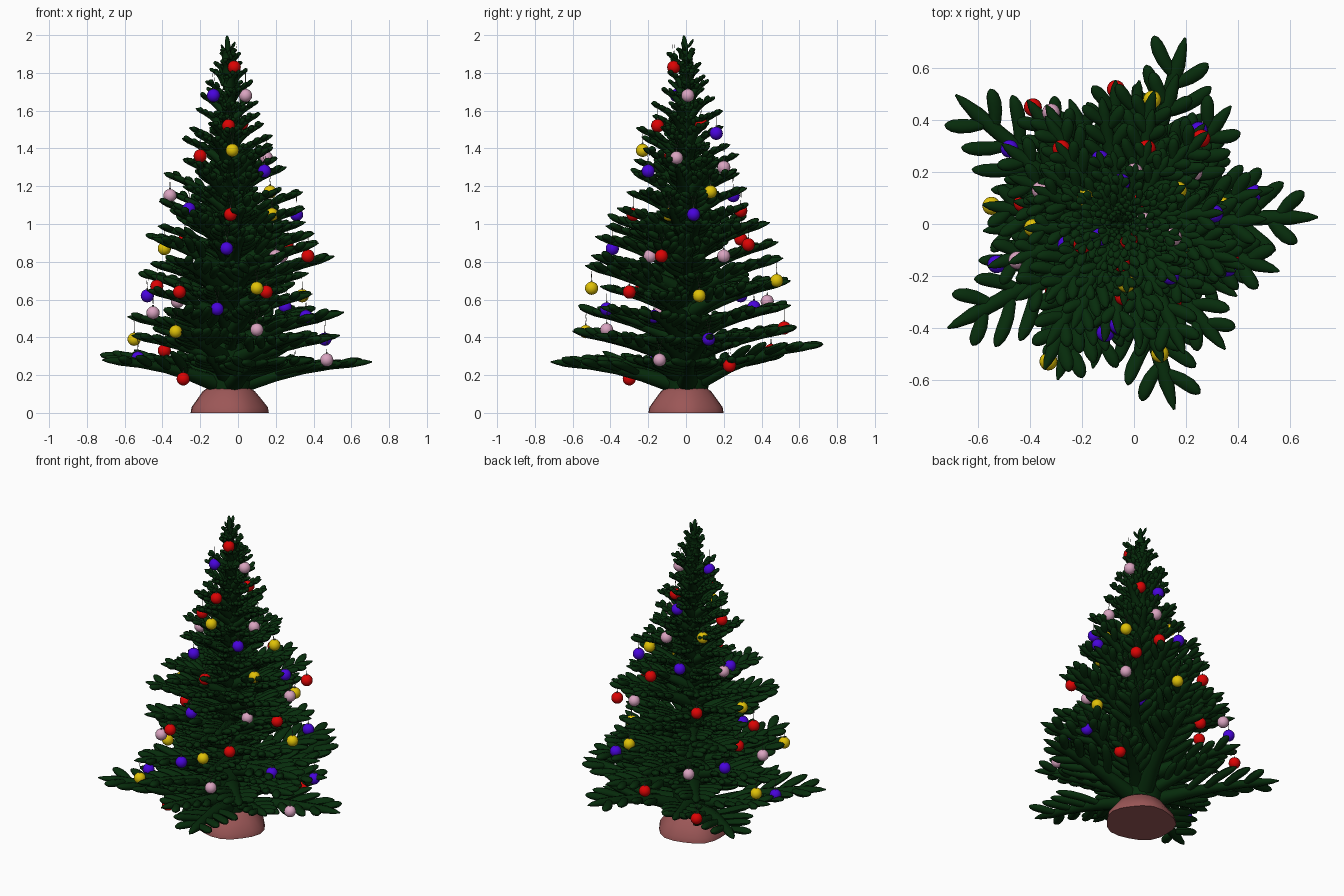
import bpy, bmesh, math, random
from mathutils import Vector, Matrix

if "Cube" in bpy.data.objects:
    bpy.data.objects.remove(bpy.data.objects["Cube"])

random.seed(7)
CX, CY = -0.05, 0.0
UP = Vector((0, 0, 1))


def material(name, rgb):
    m = bpy.data.materials.new(name)
    m.diffuse_color = (*rgb, 1)
    m.use_nodes = True
    m.node_tree.nodes["Principled BSDF"].inputs["Base Color"].default_value = m.diffuse_color
    return m


MATS = {
    "green": material("needle green", (0.002, 0.025, 0.0035)),
    "base": material("dusty rose", (0.33, 0.095, 0.095)),
    "red": material("bauble red", (0.72, 0.001, 0.001)),
    "blue": material("bauble violet blue", (0.065, 0.001, 0.72)),
    "yellow": material("bauble yellow", (0.75, 0.54, 0.002)),
    "pink": material("bauble pink", (0.70, 0.37, 0.53)),
    "thread": material("thread grey", (0.12, 0.12, 0.10)),
}


def finish(bm, name, mats, angle=60):
    bmesh.ops.recalc_face_normals(bm, faces=bm.faces)
    me = bpy.data.meshes.new(name)
    bm.to_mesh(me)
    bm.free()
    ob = bpy.data.objects.new(name, me)
    bpy.context.collection.objects.link(ob)
    for m in mats:
        me.materials.append(MATS[m])
    bpy.ops.object.select_all(action='DESELECT')
    ob.select_set(True)
    bpy.context.view_layer.objects.active = ob
    bpy.ops.object.shade_smooth_by_angle(angle=math.radians(angle))
    return ob


def skin(bm, rings):
    """Bridge a list of equal-sided rings and close both ends."""
    loops = [[bm.verts.new(p) for p in r] for r in rings]
    n = len(loops[0])
    for a, b in zip(loops, loops[1:]):
        for i in range(n):
            bm.faces.new((a[i], a[(i + 1) % n], b[(i + 1) % n], b[i]))
    bm.faces.new(loops[0][::-1])
    bm.faces.new(loops[-1])


def bezier(p, t):
    return p[0] * (1 - t) ** 2 + p[1] * 2 * t * (1 - t) + p[2] * t * t


def tangent(p, t):
    return ((p[1] - p[0]) * (1 - t) + (p[2] - p[1]) * t).normalized()


LEAF = [(0, .62), (.2, .8), (.45, .97), (.68, 1), (.84, .85), (.95, .52), (1, .12)]
STEM = [(0, 1.7), (.15, 1.6), (.35, 1.3), (.55, 1), (.74, .85), (.88, .85), (.96, .5), (1, .12)]


def frond(bm, p, width, thick, profile, sides=7, ref=UP):
    """Flattened, rounded tube along a curve."""
    rings = []
    for t, r in profile:
        d = tangent(p, t)
        side = d.cross(ref).normalized()
        top = side.cross(d)
        c = bezier(p, t)
        rings.append([c + side * (math.cos(a) * width * r) + top * (math.sin(a) * thick * r)
                      for a in (2 * math.pi * i / sides for i in range(sides))])
    skin(bm, rings)


def branch(bm, ang, radius, z_tip, z_root, bend, pairs):
    """A stem with paired side fingers sweeping forward."""
    out = Vector((math.cos(ang), math.sin(ang), 0))
    axis = Vector((CX, CY, 0))
    p0 = axis + out * 0.02 + UP * z_root
    p2 = axis + out * radius + UP * z_tip
    side_bow = out.cross(UP) * random.uniform(-.05, .05) * radius
    p1 = axis + out * radius * .42 + UP * (z_root + (z_tip - z_root) * bend) + side_bow
    p = (p0, p1, p2)
    s = 0.38 + 0.62 * min(1, radius / 0.66)
    frond(bm, p, .034 * s, .027 * s, STEM, 8)
    for k in range(pairs):
        t = .80 - k * (.58 / pairs)
        L = radius * (.21 + .05 * k) if pairs > 2 else radius * (.35 + .06 * k)
        for sg in (-1, 1):
            b = bezier(p, t + sg * .02)
            d = tangent(p, t)
            ln = L * random.uniform(.85, 1.1)
            lift = UP * ln * random.uniform(-.05, .14)
            d1 = Matrix.Rotation(sg * math.radians(58), 3, 'Z') @ d
            d2 = Matrix.Rotation(sg * math.radians(30), 3, 'Z') @ d
            m = b + d1 * ln * .5
            frond(bm, (b, m, m + d2 * ln * .55 + lift), .029 * s, .022 * s, LEAF)


def tier_branch(bm, ang, rad, z):
    """Branch whose lift grows toward the top of the tree."""
    root = max(.12, z - rad * (.1 + .25 * z) - .02)
    branch(bm, ang, rad, z, root, .6, 4 if rad > .4 else (3 if rad > .16 else 2))


# bauble positions by colour
RED = [(-.02, -.065, 1.83), (-.05, -.15, 1.52), (.02, .08, 1.53), (-.20, -.08, 1.36),
       (-.04, -.28, 1.05), (.05, .29, 1.07), (.26, .33, .89), (.37, -.13, .83),
       (-.31, -.25, .64), (.15, -.30, .64), (-.07, .52, .45), (-.39, .45, .33),
       (.30, .23, .25), (-.29, -.30, .18), (-.43, .08, .67), (-.28, .29, .92)]
BLUE = [(-.13, -.05, 1.68), (-.05, .16, 1.48), (.14, -.20, 1.28), (.31, .04, 1.05),
        (-.26, -.08, 1.08), (-.13, .25, 1.15), (-.06, -.39, .87), (-.48, .29, .62),
        (-.11, -.42, .55), (.36, -.17, .51), (.25, .36, .56), (.46, .12, .39), (-.53, -.155, .29)]
YELLOW = [(-.03, -.23, 1.39), (-.19, .10, 1.31), (.17, .13, 1.17), (.18, -.09, 1.05),
          (-.39, -.015, .87), (.10, -.50, .66), (.07, .48, .70), (.34, .07, .62),
          (-.33, -.53, .43), (-.55, .07, .39)]
PINK = [(.04, .01, 1.68), (.15, -.05, 1.35), (0, .20, 1.30), (-.36, .13, 1.15), (.20, -.19, .83),
        (.23, .20, .83), (-.45, -.14, .53), (-.32, .43, .59), (.10, -.42, .44), (.47, -.14, .28)]

# trunk core, swelling into the base
bm = bmesh.new()
core = [(.11, .10), (.13, .19), (.08, .5), (.06, .9), (.04, 1.3), (.022, 1.7), (.01, 1.95)]
skin(bm, [[Vector((CX + r * math.cos(a), CY + r * math.sin(a), z))
           for a in (math.tau * i / 12 for i in range(12))] for r, z in core])
finish(bm, "trunk_core", ["green"])

# lowest tier: five long branches
bm = bmesh.new()
for deg, r, z in [(2, .76, .27), (71, .76, .36), (142, .81, .30), (211, .78, .28), (286, .745, .27)]:
    branch(bm, math.radians(deg), r, z, .13, .85, 4)
finish(bm, "lowest_branches", ["green"])

# branches that carry the baubles: each passes just above its bauble
bm = bmesh.new()
carriers = []
for x, y, z in RED + BLUE + YELLOW + PINK:
    a, r = math.atan2(y - CY, x - CX), math.hypot(x - CX, y - CY)
    zt = z + (.12 if z < 1.6 else .07)
    carriers.append((a, zt))
    tier_branch(bm, a, r + .035, zt)
finish(bm, "carrier_branches", ["green"])

# remaining tiers, skipping spots already taken by a carrier
TIERS = [(.30, .56, 5), (.43, .66, 6), (.55, .65, 6), (.68, .60, 6), (.81, .56, 6), (.92, .50, 6),
         (1.01, .45, 6), (1.10, .41, 6), (1.19, .375, 6), (1.28, .33, 6), (1.36, .285, 6),
         (1.44, .245, 6), (1.52, .215, 5), (1.59, .185, 5), (1.66, .155, 5),
         (1.73, .13, 5), (1.79, .105, 5), (1.85, .08, 4), (1.91, .055, 4)]
bm = bmesh.new()
turn = math.radians(38)
for z, r, n in TIERS:
    for i in range(n):
        a = turn + math.tau * i / n + random.uniform(-.1, .1)
        zt = z + random.uniform(-.025, .025)
        rad = r * random.uniform(.9, 1.03)
        taken = any(abs(zt - cz) < .05 and math.cos(a - ca) > .94 for ca, cz in carriers)
        if not taken:
            tier_branch(bm, a, rad, zt)
        # short inner branch filling the gap near the trunk
        if z > .35:
            tier_branch(bm, a + math.pi / n, r * .5, zt - .02)
    turn += math.radians(137.5) * 1.13
finish(bm, "branches", ["green"])

# top shoot with small upright leaves
bm = bmesh.new()
tip = Vector((CX - .008, -.012, 1.999))
frond(bm, (Vector((CX, CY, 1.8)), Vector((CX, CY, 1.9)), tip), .016, .016, LEAF, 7, Vector((0, 1, 0)))
for i in range(7):
    a = i * 2.4
    o = Vector((math.cos(a), math.sin(a), 0))
    b = Vector((CX, CY, 1.84 + .015 * i))
    frond(bm, (b, b + o * .025 + UP * .015, b + o * .04 + UP * .05), .01, .008, LEAF, 6)
finish(bm, "top_shoot", ["green"])

# flared base with a slightly wavy rim
bm = bmesh.new()
rings = []
for r, z, wav in [(.203, 0, .03), (.198, .03, .03), (.165, .075, .025), (.135, .115, .01), (.105, .135, 0)]:
    rings.append([Vector((CX + r * 1.02 * (1 + wav * math.cos(5 * a)) * math.cos(a),
                          CY + r * .98 * (1 + wav * math.cos(5 * a)) * math.sin(a), z))
                  for a in (math.tau * i / 20 for i in range(20))])
skin(bm, rings)
finish(bm, "base_stand", ["base"], 45)


# baubles, each with a small cap and a narrow loop of thread
def hang(colour, spots):
    bm = bmesh.new()
    for x, y, z in spots:
        c = Vector((x, y, z))
        bmesh.ops.create_uvsphere(bm, u_segments=16, v_segments=10, radius=.035,
                                  matrix=Matrix.Translation(c))
        first = len(bm.faces)
        bmesh.ops.create_cone(bm, cap_ends=True, segments=8, radius1=.005, radius2=.004, depth=.01,
                              matrix=Matrix.Translation(c + UP * .037))
        across = Vector((CX - x, CY - y, 0)).normalized().cross(UP)
        for s in (-1, 1):
            top = c + UP * .12 + across * s * .014
            a = c + UP * .04
            frond(bm, (a, (a + top) / 2, top), .001, .001, [(0, 1), (1, 1)], 3, across)
        bm.faces.ensure_lookup_table()
        for f in bm.faces[first:]:
            f.material_index = 1
    finish(bm, colour + "_baubles", [colour, "thread"], 50)


hang("red", RED)
hang("blue", BLUE)
hang("yellow", YELLOW)
hang("pink", PINK)
